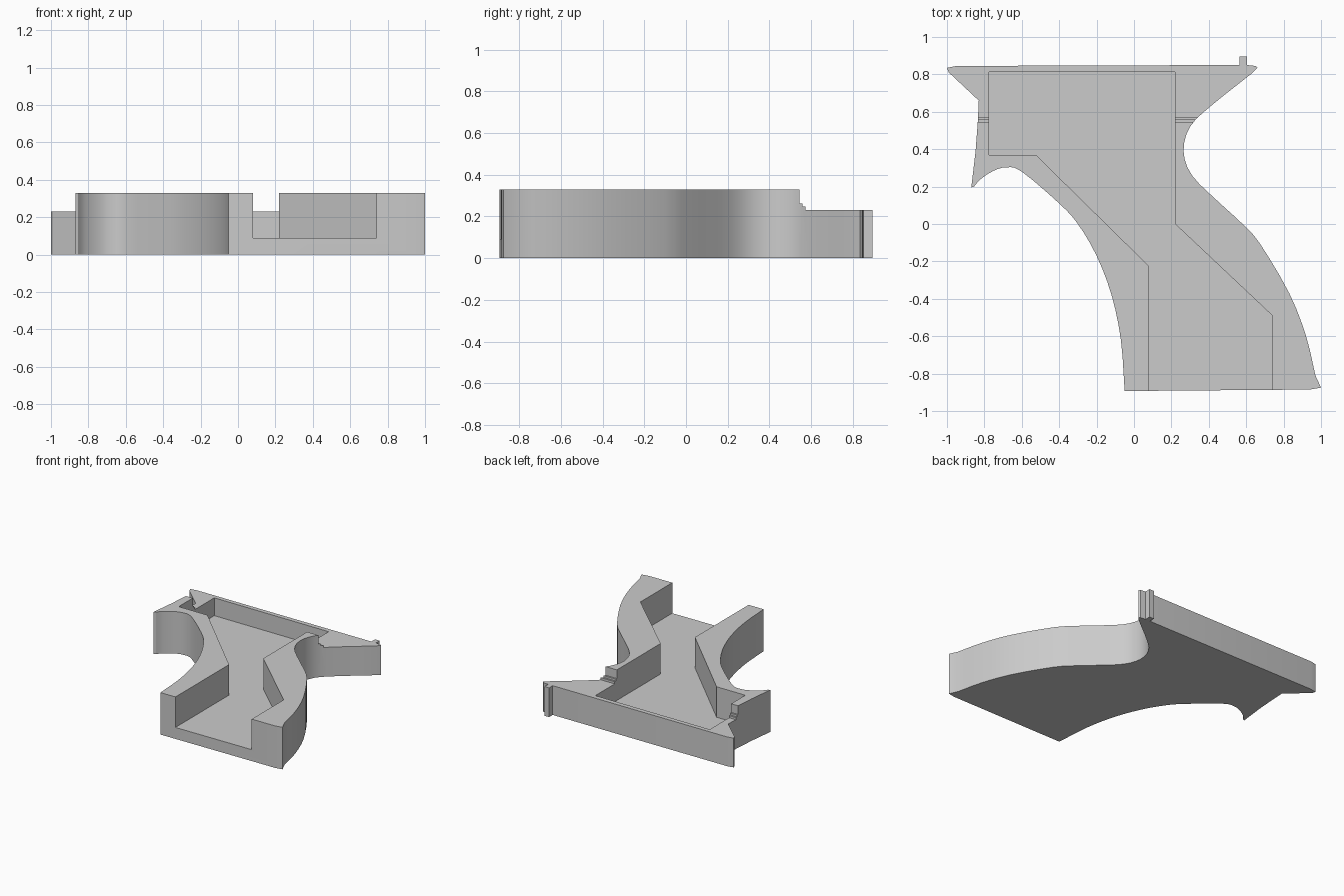
import bpy
import bmesh
import math
from mathutils import Vector

cube = bpy.data.objects.get("Cube")
if cube:
    bpy.data.objects.remove(cube, do_unlink=True)

HEIGHT = 0.33
FLOOR = 0.09

grey = bpy.data.materials.new("plain grey")
grey.use_nodes = True
colour = (0.6, 0.6, 0.6, 1)
grey.diffuse_color = colour
grey.node_tree.nodes["Principled BSDF"].inputs["Base Color"].default_value = colour


def smooth_path(points, steps=3):
    """Round a run of points with a Catmull-Rom spline."""
    pts = [Vector(p) for p in points]
    pts = [2 * pts[0] - pts[1]] + pts + [2 * pts[-1] - pts[-2]]
    path = []
    for a, b, c, d in zip(pts, pts[1:], pts[2:], pts[3:]):
        for i in range(steps):
            t = i / steps
            path.append(b + 0.5 * t * ((c - a) + t * ((2 * a - 5 * b + 4 * c - d)
                        + t * (3 * (b - c) + d - a))))
    return [tuple(p) for p in path] + [tuple(points[-1])]


def prism(name, corners, direction):
    """Extrude a closed outline of 3D corners along a direction."""
    bm = bmesh.new()
    face = bm.faces.new([bm.verts.new(c) for c in corners])
    result = bmesh.ops.extrude_face_region(bm, geom=[face])
    moved = [g for g in result["geom"] if isinstance(g, bmesh.types.BMVert)]
    bmesh.ops.translate(bm, verts=moved, vec=direction)
    bmesh.ops.recalc_face_normals(bm, faces=bm.faces)
    mesh = bpy.data.meshes.new(name)
    bm.to_mesh(mesh)
    bm.free()
    mesh.materials.append(grey)
    obj = bpy.data.objects.new(name, mesh)
    bpy.context.collection.objects.link(obj)
    return obj


def carve(target, cutter):
    """Subtract the cutter from the target and discard it."""
    cutter.hide_render = True
    mod = target.modifiers.new("cut", "BOOLEAN")
    mod.operation = "DIFFERENCE"
    mod.solver = "EXACT"
    mod.object = cutter
    bpy.context.view_layer.objects.active = target
    bpy.ops.object.modifier_apply(modifier=mod.name)
    bpy.data.objects.remove(cutter, do_unlink=True)


# Outer silhouette: flowing flanks joined by straight ends
left_flank = smooth_path([
    (0.97, -0.81), (0.92, -0.6), (0.83, -0.37), (0.67, -0.1), (0.57, 0.01),
    (0.45, 0.12), (0.31, 0.26), (0.265, 0.39), (0.3, 0.52), (0.41, 0.63), (0.63, 0.805)])
back_edge = [(0.66, 0.835), (0.65, 0.845), (0.605, 0.85), (0.605, 0.895),
             (0.565, 0.895), (0.565, 0.85), (-0.95, 0.845), (-1, 0.835), (-0.99, 0.81)]
right_edge = [(-0.83, 0.66), (-0.835, 0.55), (-0.847, 0.39), (-0.87, 0.195)]
right_flank = smooth_path([
    (-0.855, 0.2), (-0.82, 0.24), (-0.75, 0.285), (-0.68, 0.303), (-0.6, 0.28),
    (-0.4, 0.11), (-0.3, 0), (-0.2, -0.17), (-0.12, -0.38), (-0.07, -0.62), (-0.05, -0.893)])
outline = left_flank + back_edge + right_edge + right_flank + [(0.94, -0.885), (1, -0.875)]
body = prism("body", [(x, y, 0) for x, y in outline], (0, 0, HEIGHT))

# Lowered rear ledge with small stair treads
stair = [(0.545, 0.5), (0.545, 0.262), (0.558, 0.262), (0.558, 0.247),
         (0.572, 0.247), (0.572, 0.23), (1.2, 0.23), (1.2, 0.5)]
carve(body, prism("ledge_cutter", [(-1.5, y, z) for y, z in stair], (3, 0, 0)))

# Angled channel, open at the front
channel = [(-0.775, 0.812), (0.22, 0.812), (0.22, 0), (0.74, -0.49), (0.74, -1.2),
           (0.08, -1.2), (0.08, -0.225), (-0.525, 0.37), (-0.775, 0.37)]
carve(body, prism("channel_cutter", [(x, y, FLOOR) for x, y in channel], (0, 0, 1)))

# Soft flanks, crisp corners
bpy.ops.object.select_all(action="DESELECT")
body.select_set(True)
bpy.context.view_layer.objects.active = body
bpy.ops.object.shade_smooth_by_angle(angle=math.radians(25))
